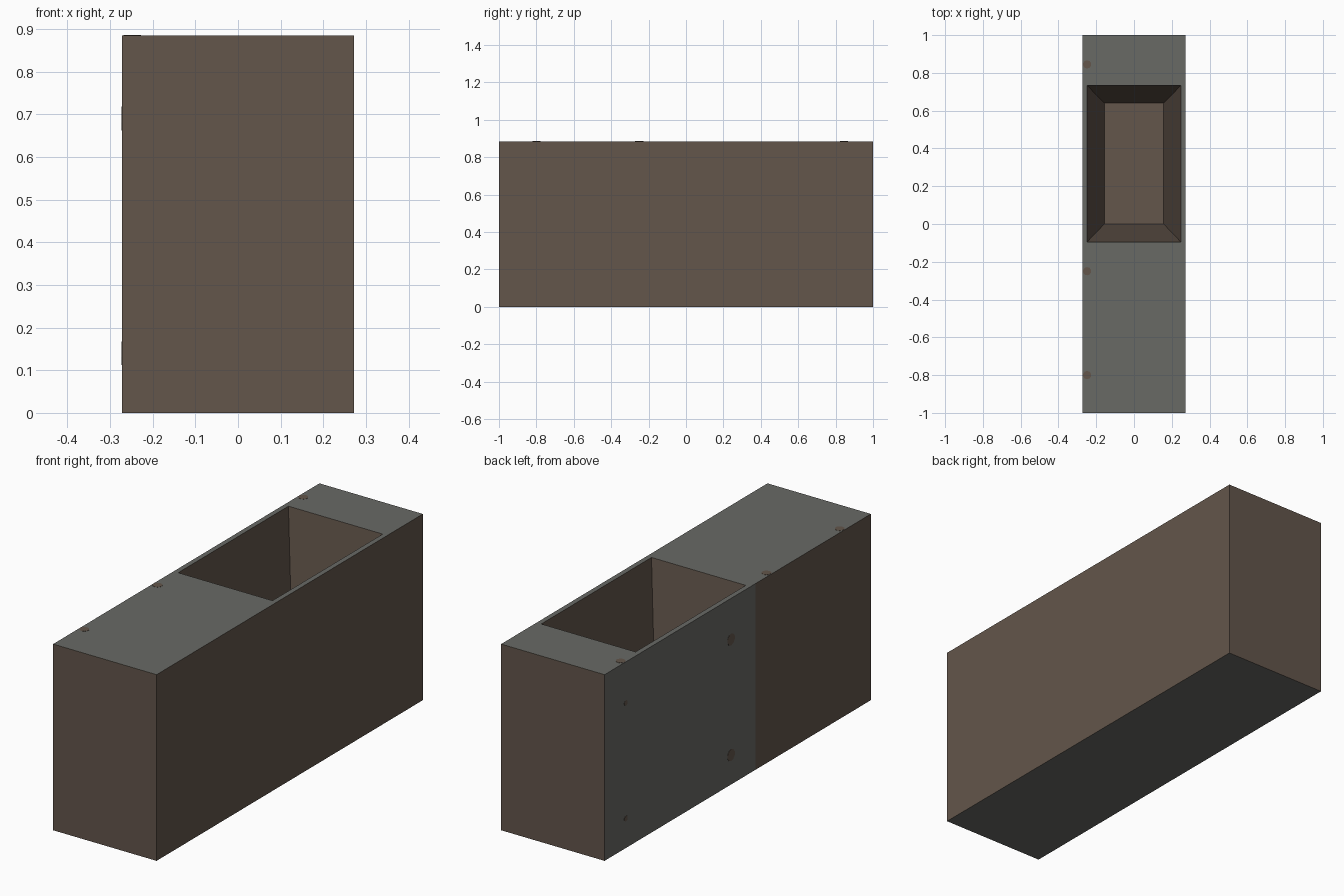
import bpy, bmesh, math
from mathutils import Matrix, Vector

if "Cube" in bpy.data.objects:
    bpy.data.objects.remove(bpy.data.objects["Cube"])

W, L, H = 0.272, 1.0, 0.885      # half width, half length, height
FLOOR_Z = 0.06                   # floor of the recess
SPLIT_Y = -0.135                 # where the left face changes colour


def material(name, rgb):
    m = bpy.data.materials.new(name)
    m.diffuse_color = (*rgb, 1)
    m.use_nodes = True
    m.node_tree.nodes["Principled BSDF"].inputs["Base Color"].default_value = m.diffuse_color
    return m


brown = material("brown", (0.125, 0.092, 0.070))
grey = material("grey", (0.140, 0.142, 0.130))


def finish(bm, name):
    me = bpy.data.meshes.new(name)
    bm.to_mesh(me)
    bm.free()
    me.materials.append(brown)
    me.materials.append(grey)
    ob = bpy.data.objects.new(name, me)
    bpy.context.collection.objects.link(ob)
    return ob


# block with a tapered recess: rectangular rings joined one after another
bm = bmesh.new()


def ring(x, y0, y1, z):
    return [bm.verts.new(p) for p in ((-x, y0, z), (x, y0, z), (x, y1, z), (-x, y1, z))]


rings = [ring(W, -L, L, 0), ring(W, -L, L, H),
         ring(0.248, -0.095, 0.733, H), ring(0.157, 0.0, 0.64, FLOOR_Z)]
for a, b in zip(rings, rings[1:]):
    for i in range(4):
        j = (i + 1) % 4
        bm.faces.new((a[i], a[j], b[j], b[i]))
bm.faces.new(rings[0][::-1])
bm.faces.new(rings[-1])

# cut only the left side into its two colour panels
left = [f for f in bm.faces if all(abs(v.co.x + W) < 1e-5 for v in f.verts)]
geom = left + list({e for f in left for e in f.edges}) + list({v for f in left for v in f.verts})
bmesh.ops.bisect_plane(bm, geom=geom, plane_co=(0, SPLIT_Y, 0), plane_no=(0, 1, 0))
bm.normal_update()

# grey on top, underside and the rear part of the left side
for f in bm.faces:
    c, n = f.calc_center_median(), f.normal
    outer_flat = abs(n.z) > 0.9 and (c.z > H - 0.01 or c.z < 0.01)
    rear_left = n.x < -0.9 and c.x < -W + 0.01 and c.y > SPLIT_Y
    f.material_index = 1 if outer_flat or rear_left else 0
finish(bm, "recessed_block")

# small brown specks, as thin discs
bm = bmesh.new()


def speck(pos, normal, r):
    rot = Vector(normal).to_track_quat('Z', 'Y').to_matrix().to_4x4()
    bmesh.ops.create_cone(bm, cap_ends=True, segments=10, radius1=r, radius2=r, depth=0.002,
                          matrix=Matrix.Translation(pos) @ rot)


for y in (0.845, -0.25, -0.80):
    speck((-0.248, y, H), (0, 0, 1), 0.022)
for y, r in ((0.05, 0.028), (0.84, 0.013)):
    for z in (0.14, 0.69):
        speck((-W, y, z), (-1, 0, 0), r)
finish(bm, "specks")
